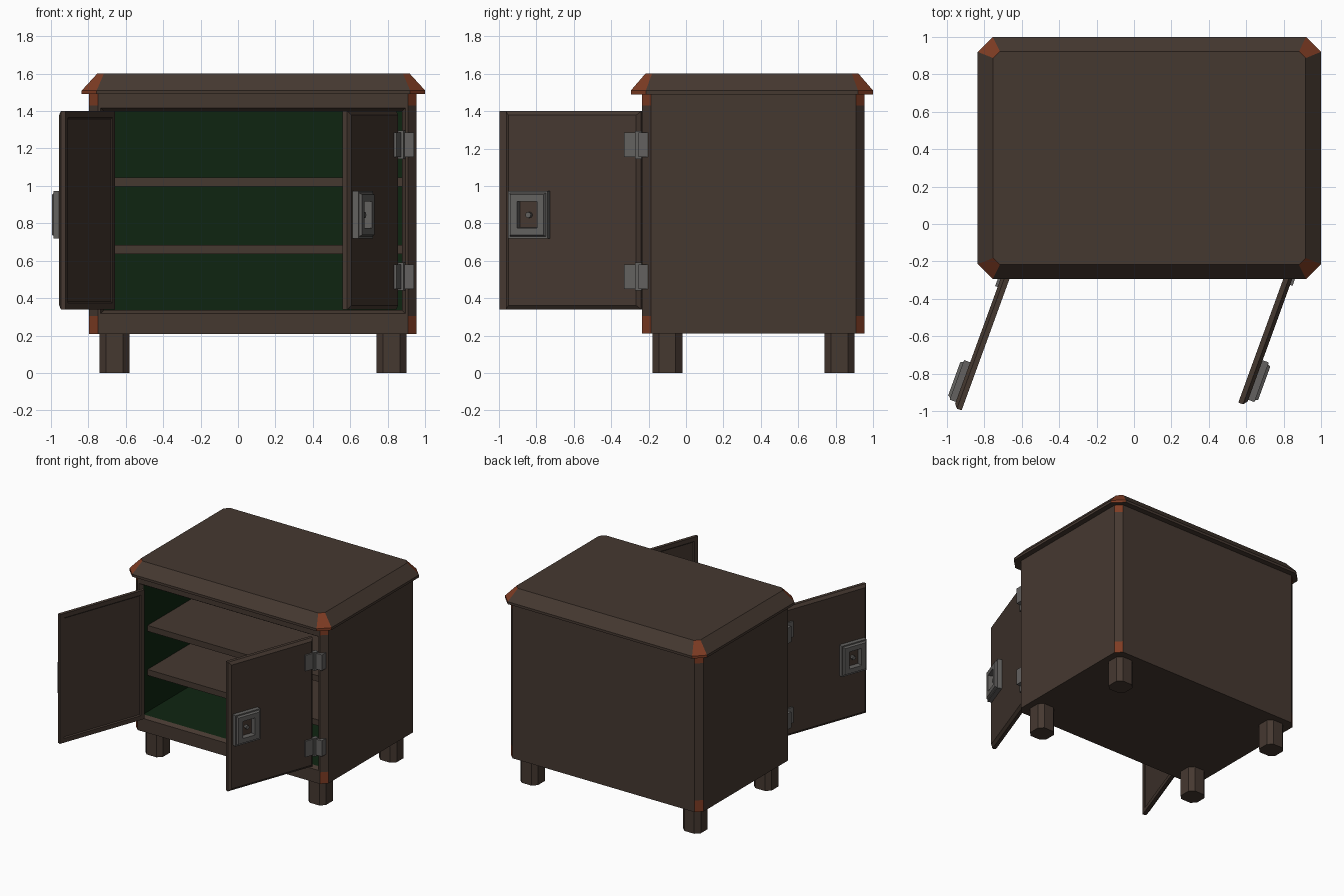
import bpy, bmesh
from math import radians
from mathutils import Matrix, Vector

cube = bpy.data.objects.get("Cube")
if cube:
    bpy.data.objects.remove(cube, do_unlink=True)


def material(name, rgb):
    m = bpy.data.materials.new(name)
    m.use_nodes = True
    m.diffuse_color = (*rgb, 1)
    m.node_tree.nodes["Principled BSDF"].inputs["Base Color"].default_value = (*rgb, 1)
    return m


brown = material("dark_wood", (0.06, 0.04, 0.03))
green = material("green_lining", (0.0045, 0.018, 0.0055))
orange = material("copper_corner", (0.21, 0.045, 0.017))
gray = material("gray_metal", (0.125, 0.12, 0.115))


def finish(name, bm, mats, matrix=Matrix()):
    mesh = bpy.data.meshes.new(name)
    bm.to_mesh(mesh)
    bm.free()
    for m in mats:
        mesh.materials.append(m)
    ob = bpy.data.objects.new(name, mesh)
    ob.matrix_world = matrix
    bpy.context.collection.objects.link(ob)
    return ob


def box_mesh(lo, hi):
    lo, hi = Vector(lo), Vector(hi)
    bm = bmesh.new()
    bmesh.ops.create_cube(bm, size=1)
    for v in bm.verts:
        v.co = (lo + hi) / 2 + v.co * (hi - lo)
    bmesh.ops.recalc_face_normals(bm, faces=bm.faces)
    return bm


def facing(bm, direction):
    bm.normal_update()
    return max(bm.faces, key=lambda f: f.normal.dot(Vector(direction)))


def inset(bm, face, width, depth):
    return bmesh.ops.inset_individual(bm, faces=[face], thickness=width, depth=depth,
                                      use_even_offset=True)["faces"]


def loft(cx, cy, rings):
    """Stack of rectangles with cut corners; each ring is (z, half x, half y, cut)."""
    bm = bmesh.new()
    loops = []
    for z, hx, hy, c in rings:
        pts = [(hx - c, -hy), (hx, c - hy), (hx, hy - c), (hx - c, hy),
               (c - hx, hy), (-hx, hy - c), (-hx, c - hy), (c - hx, -hy)]
        loops.append([bm.verts.new((cx + x, cy + y, z)) for x, y in pts])
    for a, b in zip(loops, loops[1:]):
        for i in range(8):
            j = (i + 1) % 8
            bm.faces.new((a[i], a[j], b[j], b[i]))
    bm.faces.new(loops[0][::-1])
    bm.faces.new(loops[-1])
    bm.normal_update()
    return bm


def is_corner(f):
    return min(abs(f.normal.x), abs(f.normal.y)) > 0.2


# Cabinet body: copper corner ends, lipped opening and green lining
body = (0.875, 0.595, 0.047)
bm = loft(0.08, 0.36, [(z, *body) for z in (0.21, 0.305, 1.43, 1.5)])
for f in bm.faces:
    z = f.calc_center_median().z
    if is_corner(f) and (z < 0.31 or z > 1.43):
        f.material_index = 1
opening = next(f for f in bm.faces if f.normal.y < -0.9
               and 0.5 < f.calc_center_median().z < 1.2)
inset(bm, opening, 0.013, 0)
inset(bm, opening, 0.018, -0.03)
for f in inset(bm, opening, 0.0005, -1.1) + [opening]:
    f.material_index = 2
finish("cabinet_body", bm, [brown, orange, green])

# Overhanging sloped top
bm = loft(0.0825, 0.3525, [(1.49, 0.9175, 0.6475, 0.08), (1.51, 0.9175, 0.6475, 0.08),
                           (1.6, 0.835, 0.57, 0.036)])
for f in bm.faces:
    f.material_index = int(is_corner(f))
finish("cabinet_top", bm, [brown, orange])

# Feet
for side, x in (("right", -0.66), ("left", 0.82)):
    for end, y in (("front", -0.1), ("back", 0.82)):
        bm = loft(x, y, [(z, 0.08, 0.08, 0.035) for z in (0, 0.215)])
        finish(f"{end}_{side}_foot", bm, [brown])

# Shelves
for name, z in (("lower_shelf", 0.635), ("upper_shelf", 0.997)):
    finish(name, box_mesh((-0.72, -0.15, z), (0.88, 0.87, z + 0.048)), [brown])


def door(side, hinge, s):
    """Open door; local x runs from the hinge, s * y points outward."""
    mat = Matrix.Translation((*hinge, 0)) @ Matrix.Rotation(radians(-110), 4, "Z")

    def part(name, x, y, z, mats, steps=()):
        ys = sorted(s * v for v in y)
        bm = box_mesh((x[0], ys[0], z[0]), (x[1], ys[1], z[1]))
        for sign, cuts in steps:
            face = facing(bm, (0, s * sign, 0))
            for width, depth in cuts:
                inset(bm, face, width, depth)
            if len(mats) > 1:
                face.material_index = 1
        finish(f"{side}_{name}", bm, mats, mat)

    # Panel with bevelled outside and recessed inside
    part("door", (0, 0.77), (-0.045, -0.018), (0.34, 1.4), [brown],
         ((1, [(0.022, 0.018)]), (-1, [(0.035, 0), (0.008, -0.008)])))

    # Lock frame around a wooden recess
    part("lock_frame", (0.513, 0.738), (-0.005, 0.035), (0.72, 0.972), [gray, brown],
         ((1, [(0.01, 0), (0.008, 0.015), (0.038, 0), (0.0005, -0.045)]),))
    bm = bmesh.new()
    bmesh.ops.create_cone(bm, cap_ends=True, segments=8, radius1=0.016, radius2=0.016,
                          depth=0.03)
    spin = Matrix.Translation((0.625, s * 0.018, 0.845)) @ Matrix.Rotation(radians(90), 4, "X")
    finish(f"{side}_lock_pin", bm, [gray], mat @ spin)

    # Hinges: door leaf, knuckle and body leaf
    for level, z in (("lower", 0.44), ("upper", 1.145)):
        part(f"{level}_hinge_door_leaf", (-0.005, 0.085), (-0.01, 0.014), (z + 0.01, z + 0.14), [gray])
        part(f"{level}_hinge_knuckle", (-0.02, 0.018), (-0.005, 0.028), (z, z + 0.15), [gray])
        xs = sorted((hinge[0] + s * 0.02, hinge[0] + s * 0.078))
        finish(f"{side}_{level}_hinge_body_leaf",
               box_mesh((xs[0], -0.255, z + 0.01), (xs[1], -0.2, z + 0.14)), [gray])


door("right", (-0.7, -0.257), -1)
door("left", (0.863, -0.246), 1)
